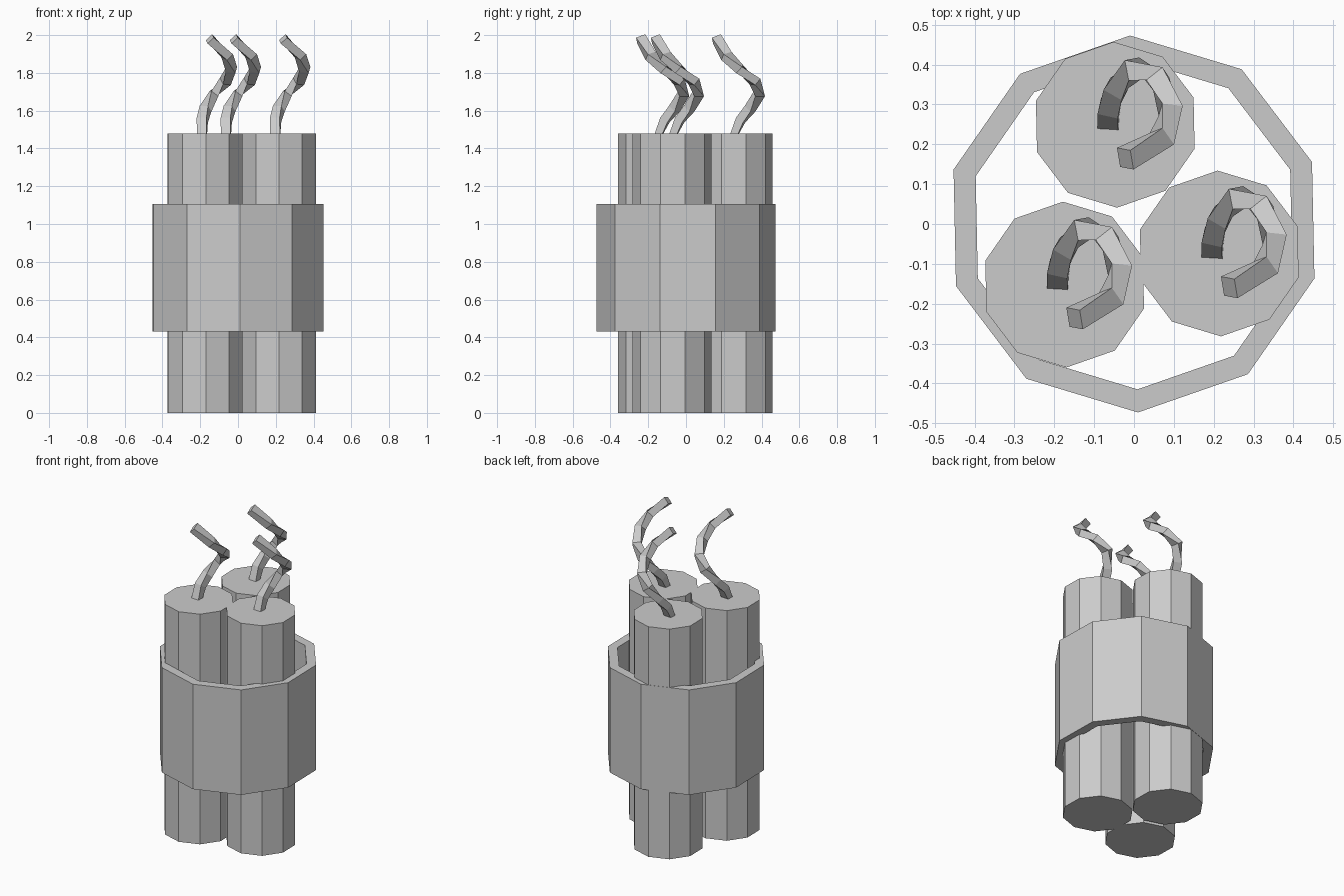
import bpy, bmesh
from math import sin, cos, pi, radians
from mathutils import Vector, Matrix

cube = bpy.data.objects.get("Cube")
if cube:
    bpy.data.objects.remove(cube, do_unlink=True)

grey = bpy.data.materials.new("plain_grey")
grey.use_nodes = True
colour = (0.6, 0.6, 0.6, 1)
grey.diffuse_color = colour
grey.node_tree.nodes["Principled BSDF"].inputs["Base Color"].default_value = colour

SIDES = 10
TURN = radians(91.2)
STICK_TOP = 1.48


def make_object(name, bm):
    bmesh.ops.recalc_face_normals(bm, faces=bm.faces[:])
    mesh = bpy.data.meshes.new(name)
    bm.to_mesh(mesh)
    bm.free()
    mesh.materials.append(grey)
    obj = bpy.data.objects.new(name, mesh)
    bpy.context.collection.objects.link(obj)
    return obj


def circle(bm, radius, z, centre=(0, 0)):
    return [bm.verts.new((centre[0] + radius * cos(TURN + 2 * pi * i / SIDES),
                          centre[1] + radius * sin(TURN + 2 * pi * i / SIDES), z))
            for i in range(SIDES)]


def bridge(bm, a, b):
    n = len(a)
    for i in range(n):
        j = (i + 1) % n
        bm.faces.new((a[i], a[j], b[j], b[i]))


def make_stick(name, centre):
    bm = bmesh.new()
    low = circle(bm, 0.208, 0, centre)
    high = circle(bm, 0.208, STICK_TOP, centre)
    bridge(bm, low, high)
    bm.faces.new(low)
    bm.faces.new(high)
    make_object(name, bm)


# Fuse centre line, relative to the top of its stick
FUSE_PATH = [Vector(p) for p in (
    (-0.017, 0.005, 0), (-0.015, 0.04, 0.07), (0.002, 0.09, 0.13),
    (0.047, 0.14, 0.21), (0.107, 0.115, 0.275), (0.139, 0.035, 0.34),
    (0.117, -0.035, 0.41), (0.025, -0.085, 0.5))]


def make_fuse(name, centre):
    bm = bmesh.new()
    rings = []
    last = len(FUSE_PATH) - 1
    base = Vector((centre[0], centre[1], STICK_TOP))
    for i, p in enumerate(FUSE_PATH):
        before = (p - FUSE_PATH[max(i - 1, 0)]).normalized()
        after = (FUSE_PATH[min(i + 1, last)] - p).normalized()
        along = (before + after).normalized()
        # the square section rolls inwards along the upper half
        roll = Matrix.Rotation(radians(-7 * max(i - 3, 0)), 3, along)
        side = roll @ along.cross(Vector((0, 0, 1))).normalized()
        up = side.cross(along)
        ring = [base + p + side * a * 0.026 + up * b * 0.023
                for a, b in ((-1, -1), (1, -1), (1, 1), (-1, 1))]
        if i == 0:
            for v in ring:
                v.z = STICK_TOP - 0.01
        rings.append([bm.verts.new(v) for v in ring])
    for a, b in zip(rings, rings[1:]):
        bridge(bm, a, b)
    bm.faces.new(rings[0])
    bm.faces.new(rings[-1])
    make_object(name, bm)


# Three sticks, each with a curled fuse
for label, centre in (("back", (-0.047, 0.249)), ("left", (0.214, -0.074)),
                      ("right", (-0.174, -0.152))):
    make_stick(label + "_stick", centre)
    make_fuse(label + "_fuse", centre)

# Hollow band around the sticks
bm = bmesh.new()
loops = [circle(bm, r, z) for r, z in
         ((0.473, 0.43), (0.473, 1.105), (0.415, 1.105), (0.415, 0.43))]
for k in range(4):
    bridge(bm, loops[k], loops[(k + 1) % 4])
make_object("band", bm)
